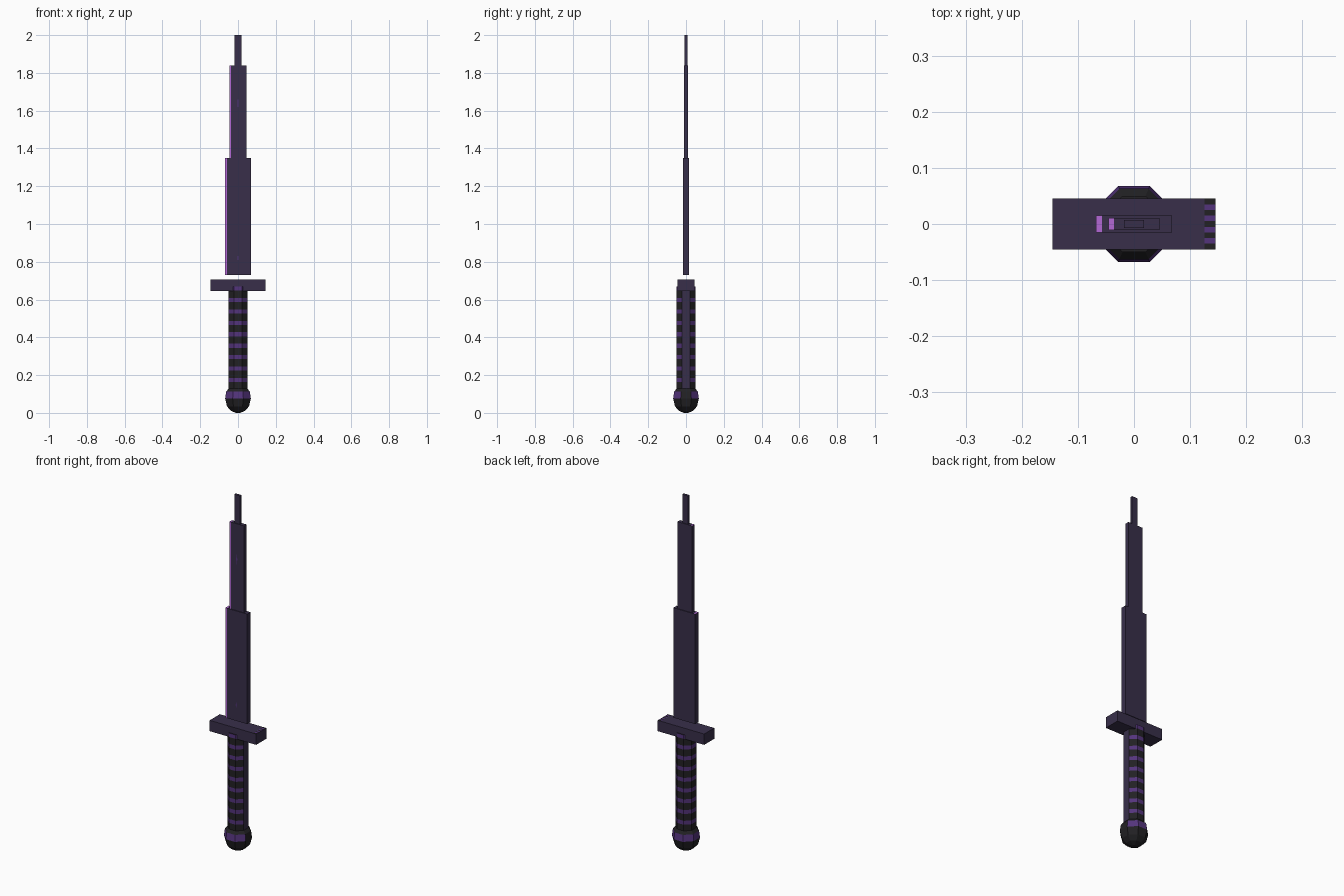
import bpy, bmesh, math

if "Cube" in bpy.data.objects:
    bpy.data.objects.remove(bpy.data.objects["Cube"])


def material(name, srgb):
    m = bpy.data.materials.new(name)
    lin = [((c / 255 + 0.055) / 1.055) ** 2.4 for c in srgb]
    m.diffuse_color = (*lin, 1)
    m.use_nodes = True
    m.node_tree.nodes["Principled BSDF"].inputs["Base Color"].default_value = m.diffuse_color
    return m


STEEL, CHARCOAL, PURPLE, LILAC = range(4)
MATS = [material("dark violet steel", (56, 47, 74)),
        material("charcoal", (34, 33, 36)),
        material("purple", (84, 52, 124)),
        material("lilac", (180, 104, 214))]


def finish(name, bm, rule):
    """Colour faces by a rule on centre and normal, then make the object."""
    bmesh.ops.recalc_face_normals(bm, faces=bm.faces)
    for f in bm.faces:
        f.normal_update()
        f.material_index = rule(f.calc_center_median(), f.normal)
    me = bpy.data.meshes.new(name)
    bm.to_mesh(me)
    bm.free()
    for m in MATS:
        me.materials.append(m)
    ob = bpy.data.objects.new(name, me)
    bpy.context.collection.objects.link(ob)


def box(name, hx, hy, z0, z1, rule, cuts_x=(), cuts_y=()):
    bm = bmesh.new()
    bmesh.ops.create_cube(bm, size=1)
    for v in bm.verts:
        v.co = (v.co.x * 2 * hx, v.co.y * 2 * hy, z0 + (v.co.z + 0.5) * (z1 - z0))
    for axis, cuts in ((0, cuts_x), (1, cuts_y)):
        for c in cuts:
            co, no = [0, 0, 0], [0, 0, 0]
            co[axis], no[axis] = c, 1
            geom = bm.verts[:] + bm.edges[:] + bm.faces[:]
            bmesh.ops.bisect_plane(bm, geom=geom, plane_co=co, plane_no=no)
    finish(name, bm, rule)


def lathe(name, profile, rule, sides=8):
    """Octagonal turning; profile gives (flat-to-centre distance, height)."""
    bm = bmesh.new()
    rings = []
    for r, z in profile:
        k = r / math.cos(math.pi / sides)
        rings.append([bm.verts.new((k * math.cos((i + 0.5) * 2 * math.pi / sides),
                                    k * math.sin((i + 0.5) * 2 * math.pi / sides), z))
                      for i in range(sides)])
    for a, b in zip(rings, rings[1:]):
        for i in range(sides):
            j = (i + 1) % sides
            bm.faces.new((a[i], a[j], b[j], b[i]))
    bm.faces.new(rings[0])
    bm.faces.new(rings[-1])
    finish(name, bm, rule)


# pommel with a purple collar, plain on the +x facet
lathe("pommel",
      [(0.012, 0.0), (0.037, 0.011), (0.058, 0.034), (0.068, 0.075),
       (0.063, 0.112), (0.05, 0.128)],
      lambda c, n: PURPLE if 0.08 < c.z < 0.115 and n.x < 0.8 else CHARCOAL)

# grip with evenly spaced purple bands and a plain seam facet on +x
bands = [0.174 + 0.0605 * i for i in range(9)]
heights = [0.115] + [b + d for b in bands for d in (-0.011, 0.011)]


def grip_colour(c, n):
    if n.x > 0.8:
        return STEEL
    return PURPLE if any(abs(c.z - b) < 0.005 for b in bands) else CHARCOAL


lathe("grip", [(0.05, z) for z in heights], grip_colour)

# guard with fine stripes on top near the +x end
stripes = [-0.045 + 0.01 * i for i in range(1, 9)]


def guard_colour(c, n):
    if n.z > 0.9 and c.x > 0.125:
        return PURPLE if int((c.y + 0.045) / 0.01) % 2 else CHARCOAL
    return STEEL


box("guard", 0.145, 0.045, 0.645, 0.706, guard_colour, (0.126,), stripes)


# stepped blade with a lilac cutting edge on the front left
def blade(name, hx, hy, z0, z1, edge):
    def rule(c, n):
        return LILAC if c.x < edge and (n.y < -0.9 or n.z > 0.9) else STEEL
    box(name, hx, hy, z0, z1, rule, (edge,) if edge > -hx else ())


blade("lower_blade", 0.068, 0.015, 0.73, 1.35, -0.057)
blade("middle_blade", 0.045, 0.011, 1.35, 1.84, -0.036)
blade("blade_tip", 0.018, 0.007, 1.84, 2.0, -1)

# small purple glints on the front face of the blade
for name, z, h, y in (("lower_glint", 0.82, 0.015, -0.0155),
                      ("upper_glint", 1.64, 0.03, -0.0115)):
    bm = bmesh.new()
    pts = [(-0.004, z), (0, z - h), (0.004, z), (0, z + h)]
    bm.faces.new([bm.verts.new((x, y, zz)) for x, zz in pts])
    finish(name, bm, lambda c, n: PURPLE)
